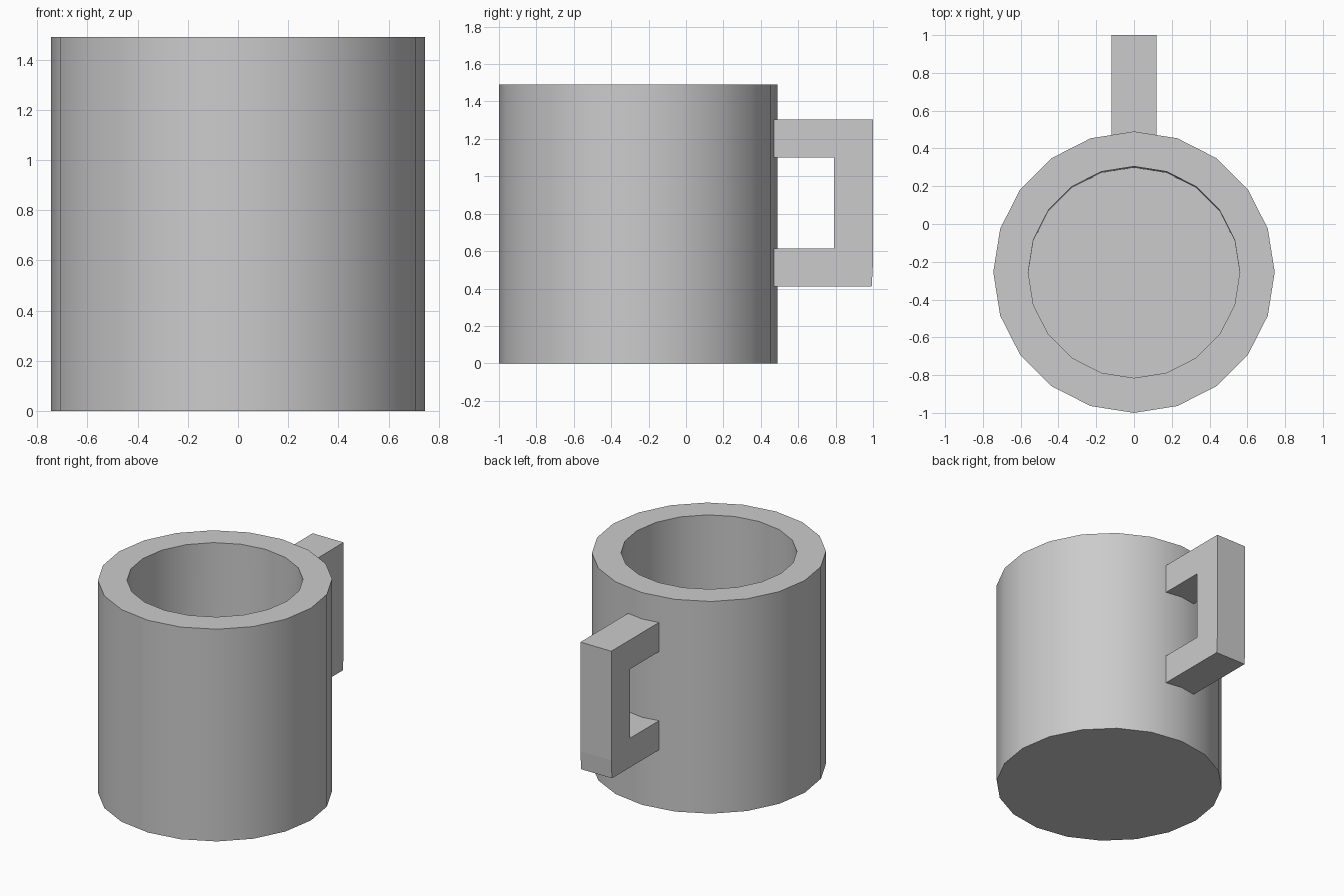
import bpy, bmesh, math

if "Cube" in bpy.data.objects:
    bpy.data.objects.remove(bpy.data.objects["Cube"])

SIDES = 20
CY = -0.255  # centre of the cup in y


def make_object(name, bm):
    bmesh.ops.recalc_face_normals(bm, faces=bm.faces[:])
    mesh = bpy.data.meshes.new(name)
    bm.to_mesh(mesh)
    bm.free()
    obj = bpy.data.objects.new(name, mesh)
    bpy.context.collection.objects.link(obj)
    return obj


def ring(bm, radius, y, z):
    step = math.tau / SIDES
    return [bm.verts.new((radius * math.cos(i * step), y + radius * math.sin(i * step), z))
            for i in range(SIDES)]


# Cup: outer wall, rim, inner wall (leaning very slightly) and floor
bm = bmesh.new()
rings = [ring(bm, 0.745, CY, 0), ring(bm, 0.745, CY, 1.49),
         ring(bm, 0.56, CY, 1.49), ring(bm, 0.56, CY - 0.007, 0.19)]
for a, b in zip(rings, rings[1:]):
    for i in range(SIDES):
        j = (i + 1) % SIDES
        bm.faces.new((a[i], a[j], b[j], b[i]))
bm.faces.new(rings[0])
bm.faces.new(rings[-1])
cup = make_object("cup", bm)
bpy.context.view_layer.objects.active = cup
cup.select_set(True)
bpy.ops.object.shade_smooth_by_angle(angle=math.radians(30))

# Handle: square C profile in the y-z plane, extruded across x
profile = [(0.46, 1.305), (1.0, 1.305), (1.0, 0.54), (0.993, 0.41), (0.46, 0.41),
           (0.46, 0.615), (0.79, 0.615), (0.79, 1.10), (0.46, 1.10)]
bm = bmesh.new()
face = bm.faces.new([bm.verts.new((-0.12, y, z)) for y, z in profile])
geom = bmesh.ops.extrude_face_region(bm, geom=[face])["geom"]
bmesh.ops.translate(bm, vec=(0.24, 0, 0),
                    verts=[g for g in geom if isinstance(g, bmesh.types.BMVert)])
make_object("handle", bm)
